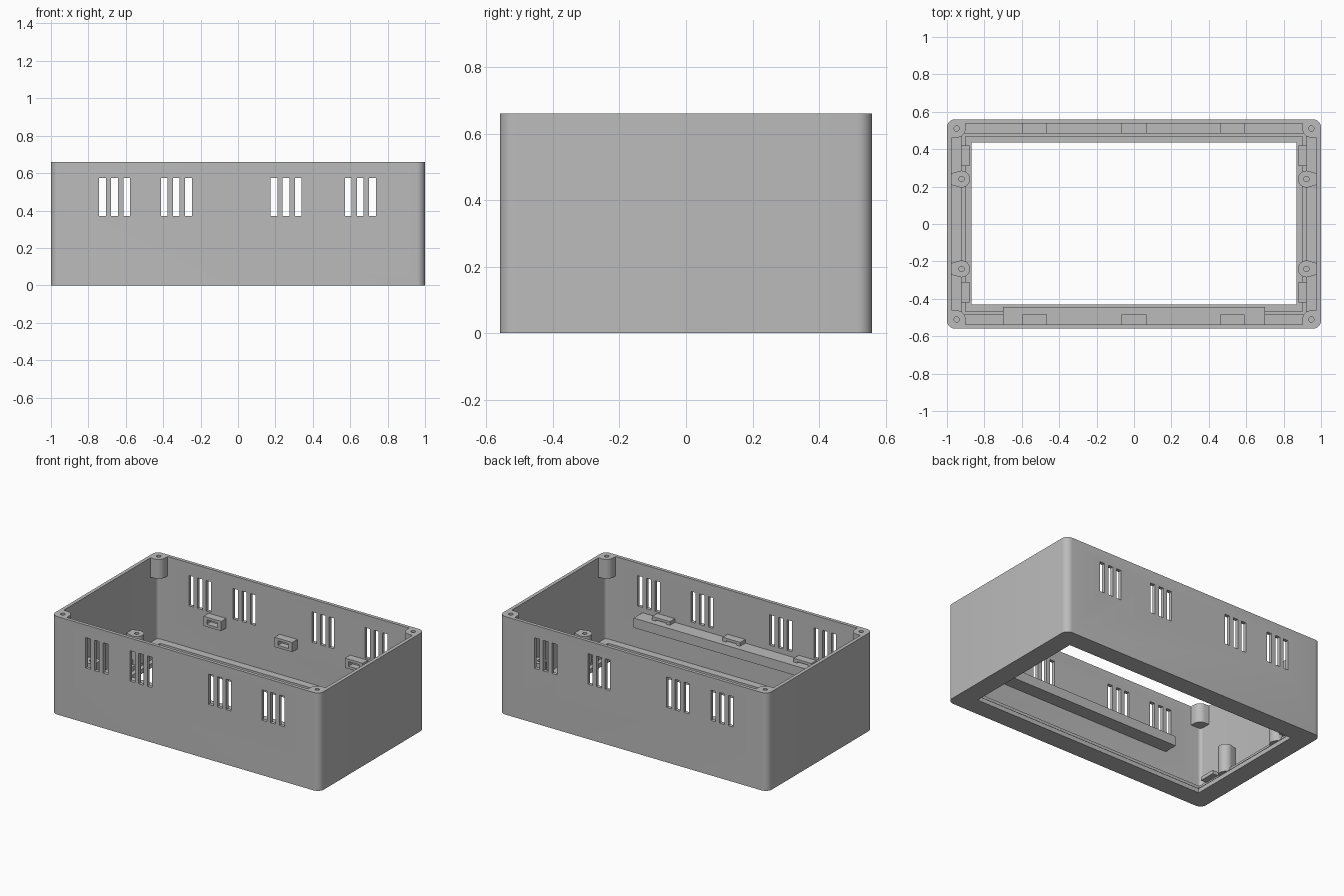
import bpy, bmesh, math
from mathutils import Vector

cube = bpy.data.objects.get("Cube")
if cube:
    bpy.data.objects.remove(cube, do_unlink=True)

GREY = 0.5
mat = bpy.data.materials.new("plain_grey")
mat.use_nodes = True
mat.diffuse_color = (GREY, GREY, GREY, 1)
mat.node_tree.nodes["Principled BSDF"].inputs["Base Color"].default_value = (GREY, GREY, GREY, 1)

W, D, H = 1.0, 0.56, 0.66      # half width, half depth, height
IW, ID = 0.976, 0.537          # inner faces of the walls


def prism(name, points, z0, z1):
    """Convex outline extruded between two heights."""
    bm = bmesh.new()
    for z in (z0, z1):
        for x, y in points:
            bm.verts.new((x, y, z))
    hull = bmesh.ops.convex_hull(bm, input=bm.verts)
    unused = [v for v in hull["geom_interior"] if isinstance(v, bmesh.types.BMVert)]
    bmesh.ops.delete(bm, geom=unused, context="VERTS")
    bmesh.ops.dissolve_limit(bm, angle_limit=0.01, verts=bm.verts, edges=bm.edges)
    bmesh.ops.recalc_face_normals(bm, faces=bm.faces)
    mesh = bpy.data.meshes.new(name)
    bm.to_mesh(mesh)
    bm.free()
    obj = bpy.data.objects.new(name, mesh)
    bpy.context.collection.objects.link(obj)
    mesh.materials.append(mat)
    return obj


def box(name, x0, x1, y0, y1, z0, z1):
    return prism(name, [(x0, y0), (x1, y0), (x1, y1), (x0, y1)], z0, z1)


def circle(cx, cy, r, n=32):
    return [(cx + r * math.cos(2 * math.pi * i / n), cy + r * math.sin(2 * math.pi * i / n))
            for i in range(n)]


def rounded_rect(hx, hy, r):
    return [p for sx in (-1, 1) for sy in (-1, 1)
            for p in circle(sx * (hx - r), sy * (hy - r), r)]


def cut(obj, cutters):
    """Subtract each cutter, bake the result and remove the cutters."""
    for c in cutters:
        c.hide_render = True
        mod = obj.modifiers.new("cut", "BOOLEAN")
        mod.operation, mod.object, mod.solver = "DIFFERENCE", c, "EXACT"
    graph = bpy.context.evaluated_depsgraph_get()
    baked = bpy.data.meshes.new_from_object(obj.evaluated_get(graph))
    obj.modifiers.clear()
    obj.data = baked
    for c in cutters:
        bpy.data.objects.remove(c, do_unlink=True)


def smooth(obj):
    bpy.ops.object.select_all(action="DESELECT")
    obj.select_set(True)
    bpy.context.view_layer.objects.active = obj
    bpy.ops.object.shade_smooth_by_angle(angle=math.radians(30))


# Shell: rounded box, hollow, with a stepped window in the floor
shell = prism("enclosure_shell", rounded_rect(W, D, 0.045), 0, H)
cutters = [
    prism("cavity", rounded_rect(IW, ID, 0.022), 0.09, H + 0.1),
    box("upper_step", -0.92, 0.92, -0.485, 0.485, 0.06, 0.2),
    box("lower_step", -0.9, 0.9, -0.468, 0.468, 0.03, 0.2),
    box("window", -0.87, 0.87, -0.43, 0.435, -0.1, 0.2),
]
# Vent slots through both long walls
for group in (-0.66, -0.33, 0.257, 0.654):
    for step in (-1, 0, 1):
        x = group + step * 0.065
        cutters.append(box("vent", x - 0.018, x + 0.018, -0.8, 0.8, 0.37, 0.575))
cut(shell, cutters)
smooth(shell)

for sx, side in ((-1, "right"), (1, "left")):
    for sy, end in ((-1, "front"), (1, "back")):
        # Screw boss hanging in the corner below the rim
        cx, cy = sx * 0.948, sy * 0.51
        wall = [(sx * 0.9, sy * 0.54), (sx * 0.978, sy * 0.46), (sx * 0.978, sy * 0.54)]
        boss = prism(f"corner_boss_{end}_{side}", circle(cx, cy, 0.048) + wall, 0.53, H)
        cut(boss, [prism("hole", circle(cx, cy, 0.014), 0.56, H + 0.1)])
        smooth(boss)

        # Standoff rising from the floor beside the short wall
        cx, cy = sx * 0.922, sy * 0.24
        wall = [(sx * 0.98, cy - 0.03), (sx * 0.98, cy + 0.03)]
        post = prism(f"standoff_{end}_{side}", circle(cx, cy, 0.045) + wall, 0.06, 0.25)
        cut(post, [prism("hole", circle(cx, cy, 0.014), 0.1, 0.4)])
        smooth(post)

        # Small retaining tab on the floor ledge
        xs = sorted((sx * 0.88, sx * 0.925))
        ys = sorted((sy * 0.31, sy * 0.42))
        box(f"ledge_tab_{end}_{side}", *xs, *ys, 0.085, 0.11)

# Rail along the inside of the front wall
box("front_rail", -0.7, 0.7, -ID - 0.005, -0.443, 0.27, 0.335)

# Pocketed clips on both long walls
for sy, end in ((-1, "front"), (1, "back")):
    for i, x in enumerate((-0.53, 0, 0.525)):
        ys = sorted((sy * 0.483, sy * (ID + 0.005)))
        clip = box(f"{end}_clip_{i + 1}", x - 0.066, x + 0.066, *ys, 0.295, 0.36)
        ys = sorted((sy * 0.4, sy * 0.525))
        cut(clip, [box("pocket", x - 0.04, x + 0.04, *ys, 0.312, 0.343)])
